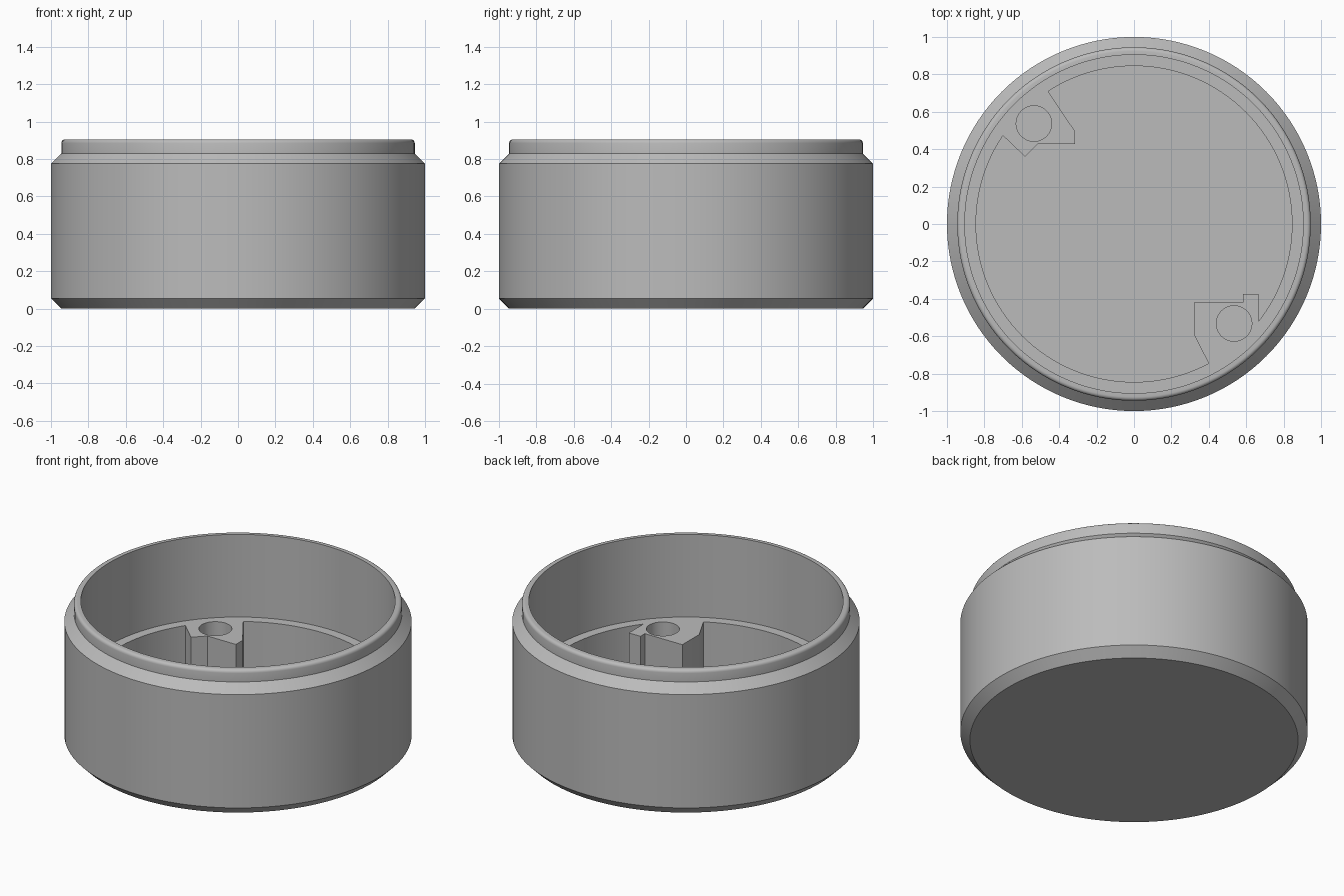
import bpy, bmesh, math
from mathutils import Vector

if "Cube" in bpy.data.objects:
    bpy.data.objects.remove(bpy.data.objects["Cube"])

SIDES = 128
FLOOR, LEDGE, RIM = 0.08, 0.38, 0.905

grey = bpy.data.materials.new("plain_grey")
grey.use_nodes = True
colour = (0.5, 0.5, 0.5, 1)
grey.diffuse_color = colour
grey.node_tree.nodes["Principled BSDF"].inputs["Base Color"].default_value = colour


def finish(name, bm):
    bmesh.ops.recalc_face_normals(bm, faces=bm.faces)
    mesh = bpy.data.meshes.new(name)
    bm.to_mesh(mesh)
    bm.free()
    mesh.materials.append(grey)
    obj = bpy.data.objects.new(name, mesh)
    bpy.context.collection.objects.link(obj)
    return obj


def lathe(name, profile):
    """Revolve (radius, z) points whose two ends lie on the axis."""
    bm = bmesh.new()
    rings = []
    for r, z in profile:
        if r == 0:
            rings.append([bm.verts.new((0, 0, z))] * SIDES)
        else:
            turn = [i * math.tau / SIDES for i in range(SIDES)]
            rings.append([bm.verts.new((r * math.cos(a), r * math.sin(a), z)) for a in turn])
    for low, high in zip(rings, rings[1:]):
        for i in range(SIDES):
            j = (i + 1) % SIDES
            corners = dict.fromkeys((low[i], low[j], high[j], high[i]))
            bm.faces.new(list(corners))
    # flat discs become single faces
    flat = [f for f in bm.faces if len(f.verts) == 3]
    bmesh.ops.dissolve_verts(bm, verts=[rings[0][0], rings[-1][0]]) if flat else None
    return finish(name, bm)


def prism(name, outline, bottom, top):
    bm = bmesh.new()
    base = bm.faces.new([bm.verts.new((x, y, bottom)) for x, y in outline])
    up = bmesh.ops.extrude_face_region(bm, geom=[base])["geom"]
    bmesh.ops.translate(bm, vec=(0, 0, top - bottom),
                        verts=[v for v in up if isinstance(v, bmesh.types.BMVert)])
    return finish(name, bm)


def combine(target, tool, operation):
    mod = target.modifiers.new(operation, "BOOLEAN")
    mod.operation, mod.solver, mod.object = operation, "EXACT", tool
    bpy.context.view_layer.objects.active = target
    bpy.ops.object.modifier_apply(modifier=mod.name)
    bpy.data.objects.remove(tool)


# Hollow round body: chamfers, shoulder, rounded lip, inner ledge and floor
lip = [(0.925 + 0.02 * math.cos(a), RIM - 0.02 + 0.02 * math.sin(a))
       for a in (i * math.pi / 8 for i in range(5))]
body = lathe("canister_body",
             [(0, 0), (0.945, 0), (1, 0.055), (1, 0.775), (0.945, 0.83)] + lip +
             [(0.905, RIM), (0.905, LEDGE), (0.845, LEDGE), (0.845, FLOOR), (0, FLOOR)])

# Screw bosses: inner outlines, with both ends reaching into the wall
bosses = [
    ("back_boss", (-0.535, 0.537),
     [(-0.46, 0.71), (-0.315, 0.495), (-0.315, 0.428), (-0.515, 0.428),
      (-0.583, 0.36), (-0.70, 0.472)]),
    ("front_boss", (0.535, -0.532),
     [(0.395, -0.737), (0.32, -0.59), (0.32, -0.42), (0.583, -0.42),
      (0.583, -0.375), (0.665, -0.375), (0.665, -0.517)]),
]
for name, centre, inner in bosses:
    reach = [Vector(p).normalized() * 0.88 for p in (inner[-1], Vector(centre), inner[0])]
    boss = prism(name, inner + [tuple(p) for p in reach], FLOOR - 0.02, LEDGE)
    combine(body, boss, "UNION")
    hole = [(centre[0] + 0.095 * math.cos(i * math.tau / 48),
             centre[1] + 0.095 * math.sin(i * math.tau / 48)) for i in range(48)]
    combine(body, prism("screw_hole", hole, FLOOR, LEDGE + 0.1), "DIFFERENCE")

# Smooth curves, sharp corners
bpy.ops.object.select_all(action="DESELECT")
body.select_set(True)
bpy.context.view_layer.objects.active = body
bpy.ops.object.shade_smooth_by_angle(angle=math.radians(30))
